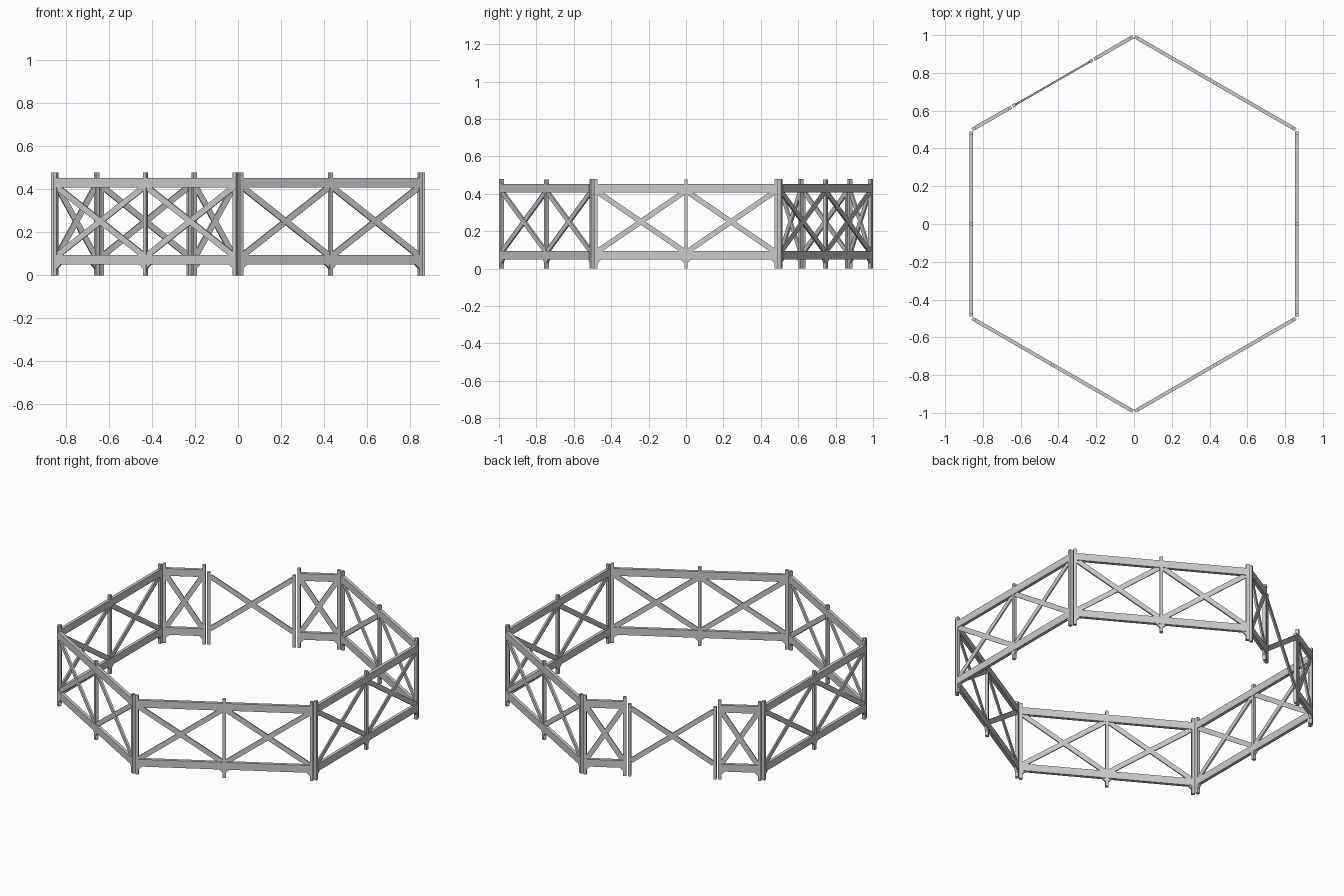
import bpy, bmesh
from math import radians, atan2, hypot
from mathutils import Matrix

if "Cube" in bpy.data.objects:
    bpy.data.objects.remove(bpy.data.objects["Cube"])

A = 0.861                     # distance from centre to each panel
W = 0.018                     # post width
LOW, HIGH = 0.072, 0.430      # rail centre heights
RAIL = 0.044


def box(bm, t, z, sx, sy, sz, tilt=0):
    """Box in panel space: t along the panel, z up."""
    m = (Matrix.Translation((t, 0, z)) @ Matrix.Rotation(-tilt, 4, 'Y')
         @ Matrix.Diagonal((sx, sy, sz, 1)))
    bmesh.ops.create_cube(bm, size=1, matrix=m)


def post(bm, t, z0=0.0, z1=0.479, w=W):
    box(bm, t, (z0 + z1) / 2, w, w, z1 - z0)


def rails(bm, t0, t1):
    for z in (LOW, HIGH):
        box(bm, (t0 + t1) / 2, z, t1 - t0, W + 0.001, RAIL)


def cross(bm, t0, t1, th=0.009):
    """Two diagonal struts filling a bay."""
    a, b = LOW + 0.02, HIGH - 0.02
    ang, ln = atan2(b - a, t1 - t0), hypot(t1 - t0, b - a)
    for s in (1, -1):
        box(bm, (t0 + t1) / 2, (a + b) / 2, ln, th + 0.001 * s, 0.028, s * ang)


def gusset(bm, t, d):
    """Small triangular bracket under the bottom rail."""
    z = LOW - RAIL / 2
    pts = [(t, z), (t + d * 0.02, z), (t, z - 0.02)]
    v = [[bm.verts.new((x, y, h)) for x, h in pts] for y in (-0.007, 0.007)]
    bm.faces.new(v[0])
    bm.faces.new(v[1][::-1])
    for i in range(3):
        j = (i + 1) % 3
        bm.faces.new((v[0][j], v[0][i], v[1][i], v[1][j]))


def finish(bm, name, angle):
    bmesh.ops.recalc_face_normals(bm, faces=bm.faces)
    me = bpy.data.meshes.new(name)
    bm.to_mesh(me)
    bm.free()
    ob = bpy.data.objects.new(name, me)
    # panel direction is tangent, outward normal at the given angle
    ob.matrix_world = (Matrix.Rotation(radians(angle - 90), 4, 'Z')
                       @ Matrix.Translation((0, A, 0)))
    bpy.context.collection.objects.link(ob)


E = 0.482                     # end post position
H = W / 2

# Five closed fence panels
for k, angle in enumerate((0, 60, 180, 240, 300)):
    bm = bmesh.new()
    for t in (-E, E):
        post(bm, t)
    post(bm, 0, 0, 0.477)
    rails(bm, -E + H, E - H)
    cross(bm, -E + H, -H)
    cross(bm, H, E - H)
    for t, d in ((-E + H, 1), (-H, -1), (H, 1), (E - H, -1)):
        gusset(bm, t, d)
    finish(bm, f"fence_panel_{k + 1}", angle)

# Short fixed panels either side of the gate
for s, name in ((-1, "gate_side_panel_right"), (1, "gate_side_panel_left")):
    bm = bmesh.new()
    a, b = sorted((s * E, s * 0.262))
    post(bm, a)
    post(bm, b)
    rails(bm, a + H, b - H)
    cross(bm, a + H, b - H)
    gusset(bm, a + H, 1)
    gusset(bm, b - H, -1)
    finish(bm, name, 120)

# Gate: two posts and a crossed brace without rails
bm = bmesh.new()
for t in (-0.236, 0.236):
    post(bm, t, 0.0, 0.437)
cross(bm, -0.228, 0.228)
finish(bm, "gate", 120)
